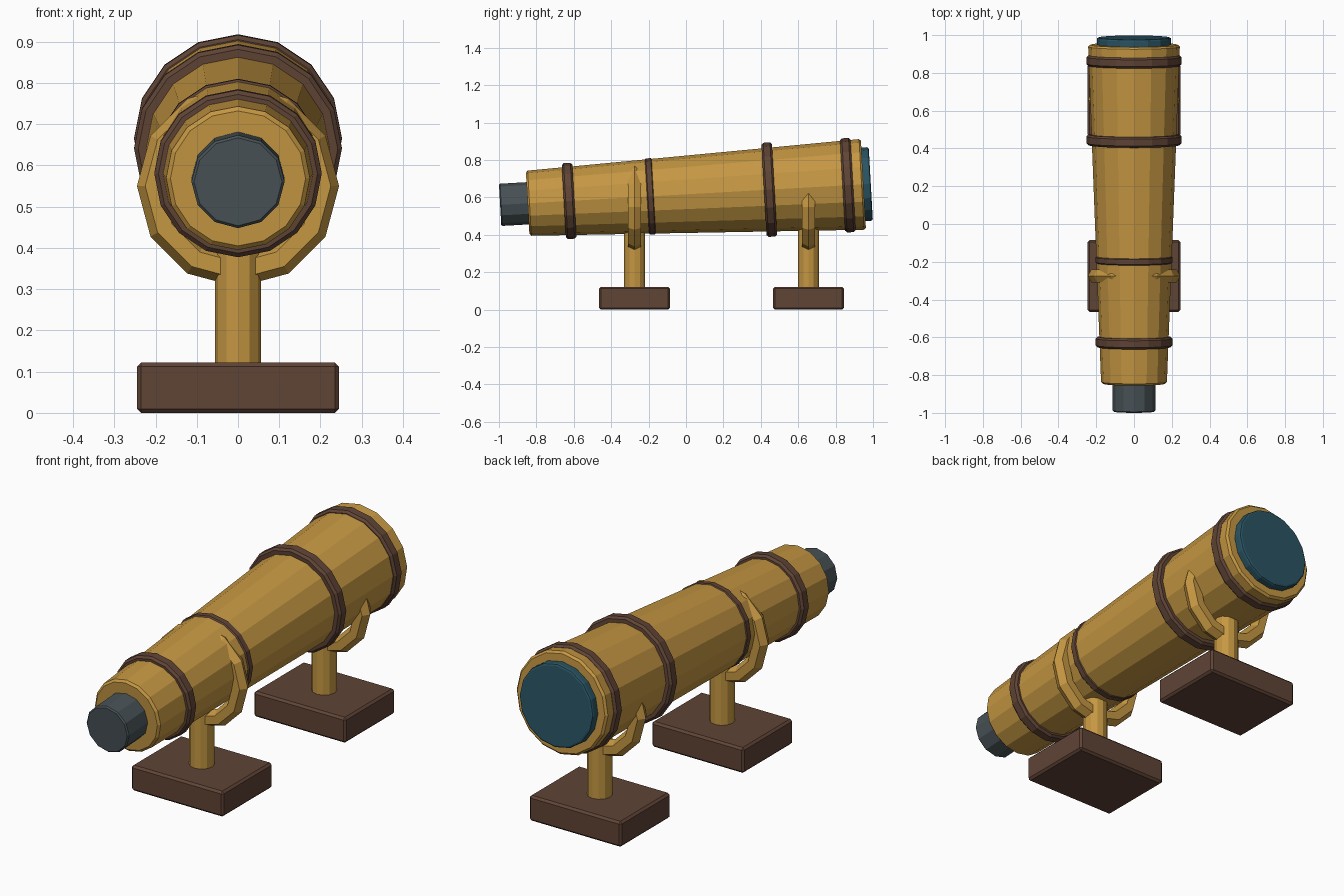
import bpy
from math import radians, atan

if "Cube" in bpy.data.objects:
    bpy.data.objects.remove(bpy.data.objects["Cube"])

SLOPE = 0.0565                      # upward tilt of the barrel towards +y
TILT = atan(SLOPE) - radians(90)


def material(name, rgb):
    m = bpy.data.materials.new(name)
    m.diffuse_color = (*rgb, 1)
    m.use_nodes = True
    m.node_tree.nodes["Principled BSDF"].inputs["Base Color"].default_value = m.diffuse_color
    return m


BRASS = material("brass", (0.56, 0.31, 0.055))
WOOD = material("dark_wood", (0.115, 0.057, 0.036))
GLASS = material("glass", (0.023, 0.09, 0.127))
GREY = material("dark_metal", (0.065, 0.084, 0.093))


def finish(name, mat, bevel=0, segments=1):
    ob = bpy.context.object
    ob.name = name
    ob.data.materials.append(mat)
    if bevel:
        b = ob.modifiers.new("bevel", "BEVEL")
        b.width = bevel
        b.segments = segments
        b.limit_method = 'ANGLE'
        b.angle_limit = radians(50)
    return ob


def axis_point(y):
    return (0, y, 0.56 + SLOPE * (y + 1))


def barrel_part(name, y0, y1, r0, r1, sides, mat, bevel, segments=1):
    """Cone or cylinder lying along the tilted barrel axis."""
    bpy.ops.mesh.primitive_cone_add(
        vertices=sides, radius1=r0, radius2=r1, depth=y1 - y0,
        location=axis_point((y0 + y1) / 2), rotation=(TILT, 0, 0))
    return finish(name, mat, bevel, segments)


# Tapered tube, eyepiece and lens
barrel_part("tube", -0.848, 0.95, 0.174, 0.243, 16, BRASS, 0.01)
barrel_part("eyepiece", -0.994, -0.82, 0.113, 0.113, 12, GREY, 0.006)
barrel_part("lens", 0.94, 0.988, 0.197, 0.197, 16, GLASS, 0.01, 2)

# Bands around the tube
for i, (y, r, w) in enumerate([(-0.625, 0.203, 0.056), (-0.19, 0.204, 0.046),
                               (0.445, 0.252, 0.056), (0.865, 0.252, 0.056)]):
    barrel_part(f"band_{i + 1}", y - w / 2, y + w / 2, r, r, 16, WOOD, 0.01)

# Two stands: base block, post and ring cradle
for side, y in (("front", -0.275), ("rear", 0.655)):
    bpy.ops.mesh.primitive_cube_add(size=1, location=(0, y, 0.061))
    bpy.context.object.scale = (0.49, 0.38, 0.122)
    bpy.ops.object.transform_apply(location=False, rotation=False, scale=True)
    finish(f"{side}_base", WOOD, 0.01)

    bpy.ops.mesh.primitive_cylinder_add(vertices=12, radius=0.056, depth=0.35,
                                        location=(0, y, 0.275))
    finish(f"{side}_post", BRASS)

    bpy.ops.mesh.primitive_torus_add(
        major_segments=12, minor_segments=6, major_radius=0.205,
        minor_radius=0.04, location=(0, y, 0.55), rotation=(radians(90), 0, 0))
    finish(f"{side}_cradle", BRASS)
    bpy.ops.object.shade_flat()
